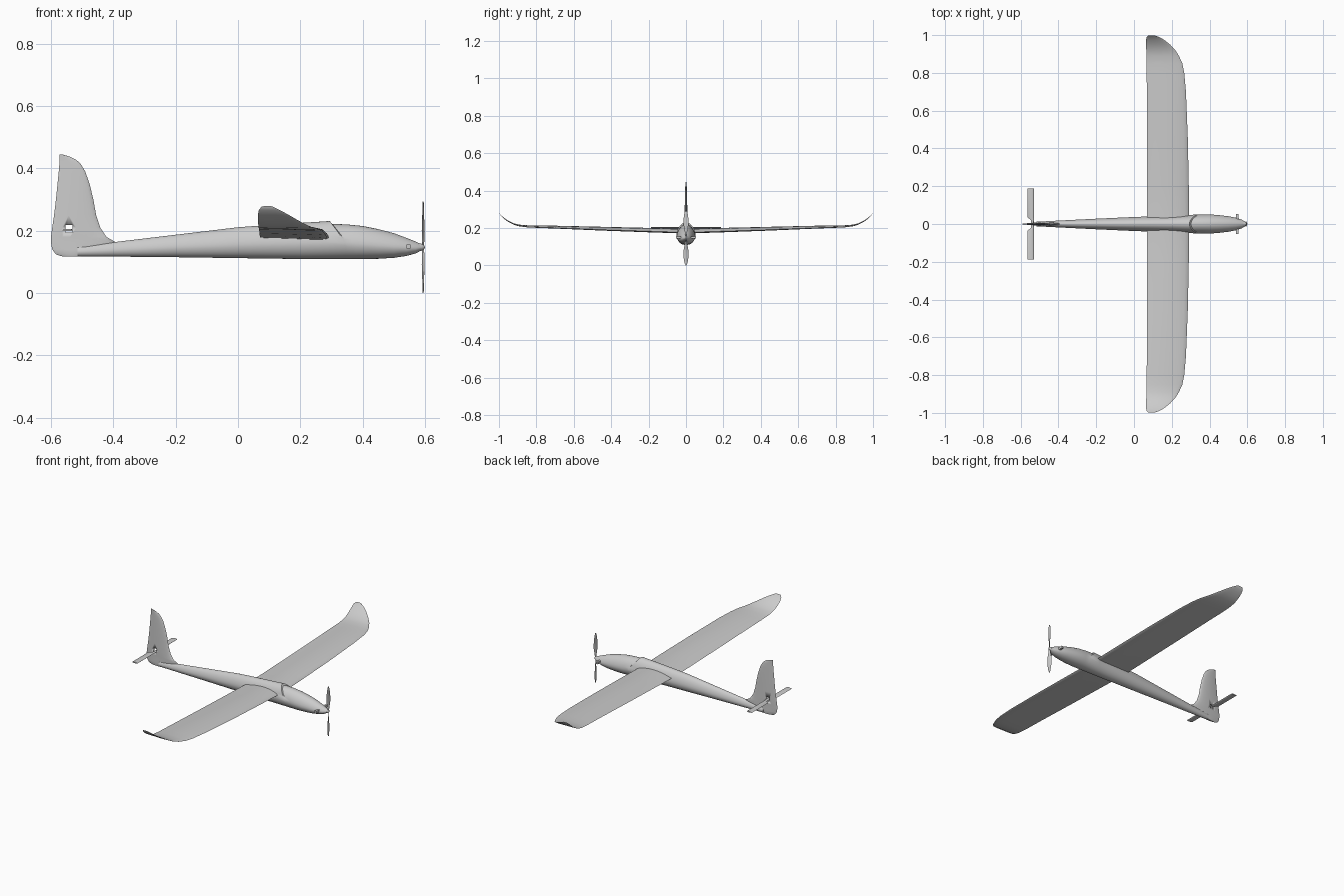
import bpy, bmesh, math

cube = bpy.data.objects.get("Cube")
if cube:
    bpy.data.objects.remove(cube)

grey = bpy.data.materials.new("light grey")
grey.use_nodes = True
grey.diffuse_color = (0.6, 0.6, 0.6, 1)
grey.node_tree.nodes["Principled BSDF"].inputs["Base Color"].default_value = (0.6, 0.6, 0.6, 1)


def loft(name, rings, angle=40):
    """Skin a closed solid over a list of equal-sized rings of points."""
    bm = bmesh.new()
    loops = [[bm.verts.new(p) for p in ring] for ring in rings]
    n = len(loops[0])
    for a, b in zip(loops, loops[1:]):
        for i in range(n):
            j = (i + 1) % n
            bm.faces.new((a[i], a[j], b[j], b[i]))
    bm.faces.new(loops[0])
    bm.faces.new(loops[-1])
    bmesh.ops.recalc_face_normals(bm, faces=bm.faces)
    mesh = bpy.data.meshes.new(name)
    bm.to_mesh(mesh)
    bm.free()
    mesh.materials.append(grey)
    obj = bpy.data.objects.new(name, mesh)
    bpy.context.collection.objects.link(obj)
    bpy.ops.object.select_all(action='DESELECT')
    obj.select_set(True)
    bpy.context.view_layer.objects.active = obj
    bpy.ops.object.shade_smooth_by_angle(angle=math.radians(angle))
    return obj


def box(name, x0, x1, y0, y1, z0, z1):
    return loft(name, [[(x0, y0, z), (x1, y0, z), (x1, y1, z), (x0, y1, z)] for z in (z0, z1)])


def foil(half=10):
    """Unit aerofoil: (chord position from trailing edge, thickness -1..1)."""
    pts = []
    for i in range(2 * half):
        a = math.pi * i / half
        u = (1 - math.cos(a)) / 2
        pts.append((u, math.copysign(1, math.sin(a)) * 2.1 * math.sqrt(max(0, 1 - u)) * u ** 0.9 * 1.05
                    if 0 < u < 1 else 0))
    return pts


# Fuselage: x, bottom, top, half width, forward lean of the section
sections = [
    (-0.515, 0.118, 0.150, 0.012, 0), (-0.40, 0.117, 0.163, 0.018, 0),
    (-0.20, 0.115, 0.187, 0.028, 0), (0.00, 0.112, 0.211, 0.037, 0),
    (0.08, 0.111, 0.217, 0.040, 0), (0.20, 0.109, 0.225, 0.044, 0.01),
    (0.25, 0.109, 0.228, 0.047, 0.03), (0.294, 0.109, 0.231, 0.051, 0.05),
    (0.302, 0.109, 0.222, 0.049, 0.05), (0.35, 0.109, 0.220, 0.050, 0.03),
    (0.40, 0.109, 0.215, 0.050, 0.01), (0.45, 0.110, 0.205, 0.047, 0),
    (0.50, 0.113, 0.192, 0.041, 0), (0.54, 0.119, 0.177, 0.033, 0),
    (0.57, 0.127, 0.165, 0.023, 0), (0.588, 0.137, 0.156, 0.012, 0),
]
rings = []
for x, low, high, w, lean in sections:
    ring = []
    for i in range(32):
        a = 2 * math.pi * i / 32
        s, c = math.sin(a), math.cos(a)
        mid = low + (high - low) * 0.45
        z = mid + s * ((high - mid) if s > 0 else (mid - low))
        y = c * w * (1 - 0.12 * max(0, s))
        ring.append((x + lean * (1 - max(0, s)), y, z))
    rings.append(ring)
loft("fuselage", rings)

# Wing half: y, trailing x, leading x, mid height, half thickness
stations = [
    (0.0, 0.070, 0.292, 0.180, 0.0150), (0.20, 0.070, 0.290, 0.186, 0.0140),
    (0.45, 0.069, 0.285, 0.194, 0.0120), (0.70, 0.068, 0.275, 0.203, 0.0090),
    (0.80, 0.067, 0.266, 0.206, 0.0075), (0.85, 0.067, 0.256, 0.208, 0.0065),
    (0.89, 0.066, 0.238, 0.212, 0.0055), (0.92, 0.065, 0.219, 0.220, 0.0045),
    (0.95, 0.064, 0.191, 0.235, 0.0038), (0.975, 0.064, 0.160, 0.253, 0.0030),
    (0.99, 0.067, 0.133, 0.267, 0.0022), (0.998, 0.076, 0.110, 0.278, 0.0012),
]
full = [(-y, *r) for y, *r in stations[:0:-1]] + stations
rings = []
for y, back, front, z, t in full:
    # Camber droops the trailing edge a little
    rings.append([(back + (front - back) * u, y, z + t * (v * 0.9 + 0.5 * math.sin(math.pi * u) - 0.2))
                  for u, v in foil()])
loft("wing", rings)

# Fin: z, rear x, front x, half thickness
fin_stations = [
    (0.118, -0.565, -0.500, 0.006), (0.124, -0.584, -0.480, 0.008),
    (0.140, -0.596, -0.440, 0.009), (0.162, -0.600, -0.390, 0.009),
    (0.180, -0.600, -0.422, 0.009), (0.210, -0.596, -0.442, 0.009),
    (0.250, -0.590, -0.455, 0.0085), (0.300, -0.584, -0.464, 0.008),
    (0.350, -0.579, -0.476, 0.007), (0.390, -0.575, -0.490, 0.006),
    (0.415, -0.573, -0.505, 0.005), (0.428, -0.573, -0.520, 0.004),
    (0.438, -0.573, -0.540, 0.003), (0.445, -0.573, -0.565, 0.0015),
]
fin = loft("fin", [[(b + (f - b) * u, t * v, z) for u, v in foil()]
                   for z, b, f, t in fin_stations])

# Slot through the fin above the tailplane
cutter = box("fin_slot_cutter", -0.553, -0.531, -0.05, 0.05, 0.194, 0.219)
cutter.hide_render = True
cutter.hide_viewport = True
slot = fin.modifiers.new("slot", 'BOOLEAN')
slot.object = cutter
slot.operation = 'DIFFERENCE'
slot.solver = 'EXACT'

# Tailplane, narrowing at the root where it passes through the fin
tail = [(0.0, -0.546), (0.022, -0.546), (0.036, -0.565), (0.187, -0.565)]
tail = [(-y, b) for y, b in tail[:0:-1]] + tail
loft("tailplane", [[(b + (-0.530 - b) * u, y, 0.202 + 0.004 * v) for u, v in foil(6)]
                   for y, b in tail])

# Cooling stubs on both sides of the nose
for side, name in ((1, "left_nose_stub"), (-1, "right_nose_stub")):
    box(name, 0.541, 0.553, *sorted((side * 0.015, side * 0.054)), 0.143, 0.156)

# Spinner
loft("spinner", [[(x, r * math.cos(i * math.pi / 8), 0.147 + r * math.sin(i * math.pi / 8))
                  for i in range(16)]
                 for x, r in ((0.578, 0.014), (0.588, 0.0115), (0.595, 0.008), (0.600, 0.002))])

# Propeller blades: radius, half chord, twist
blade = [(0.0, 0.004, 1.0), (0.025, 0.007, 0.9), (0.055, 0.013, 0.5),
         (0.085, 0.0145, 0.32), (0.115, 0.012, 0.22), (0.135, 0.008, 0.18), (0.147, 0.002, 0.15)]
for side, name in ((1, "upper_blade"), (-1, "lower_blade")):
    rings = []
    for r, c, twist in blade:
        ring = []
        for i in range(12):
            a = math.pi * i / 6
            p, q = c * math.cos(a), 0.0018 * math.sin(a)
            ring.append((0.594 + q * math.cos(twist) + p * math.sin(twist) * 0.7,
                         side * (p * math.cos(twist) - q * math.sin(twist)),
                         0.147 + side * r))
        rings.append(ring)
    loft(name, rings)
